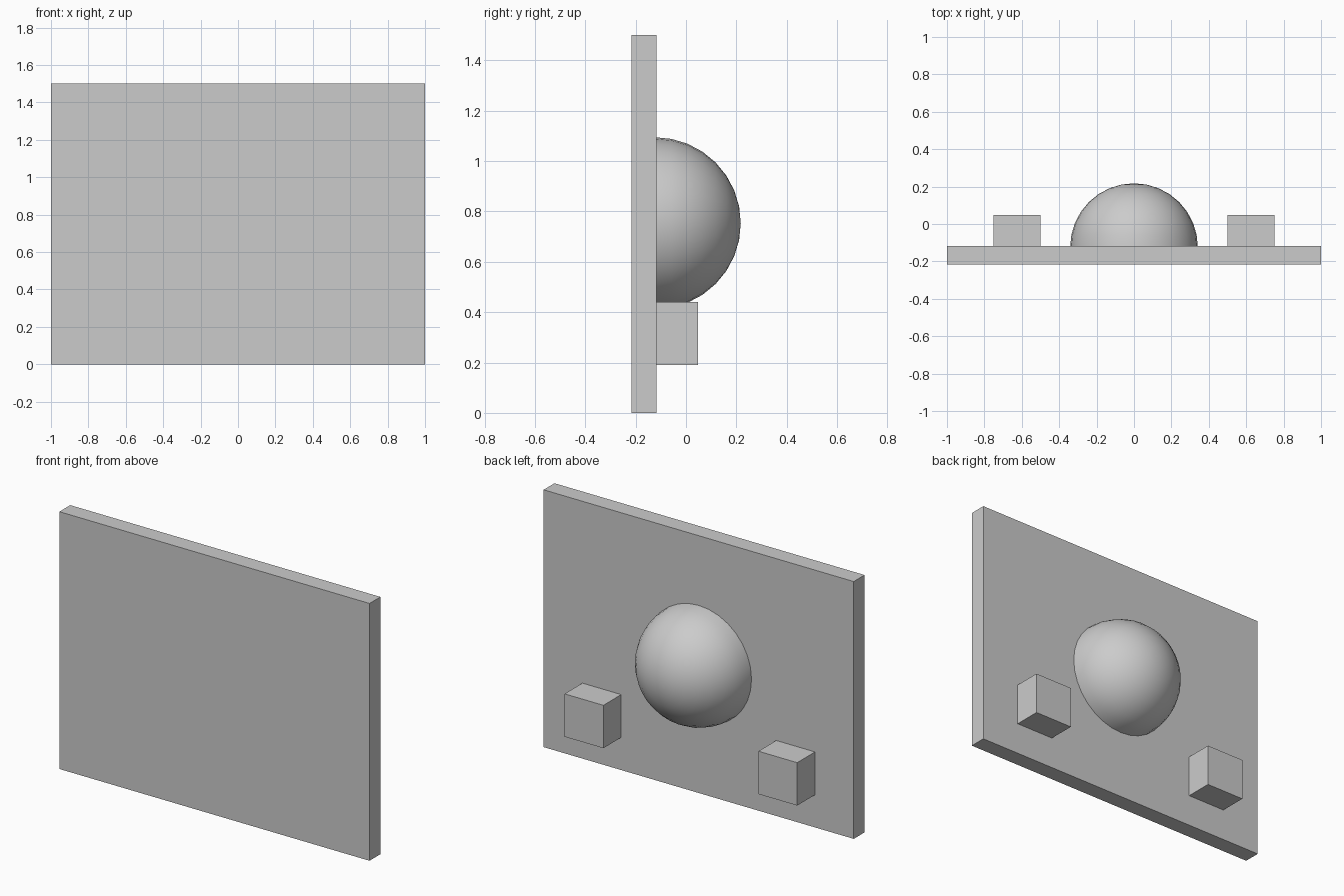
import bpy
import bmesh
import math
from mathutils import Matrix, Vector

cube = bpy.data.objects.get("Cube")
if cube:
    bpy.data.objects.remove(cube, do_unlink=True)

GREY = (0.6, 0.6, 0.6, 1.0)
grey = bpy.data.materials.new("plain_grey")
grey.use_nodes = True
grey.diffuse_color = GREY
grey.node_tree.nodes["Principled BSDF"].inputs["Base Color"].default_value = GREY

FRONT, BACK = -0.217, -0.117   # panel faces along y


def add_object(name, bm):
    mesh = bpy.data.meshes.new(name)
    bm.to_mesh(mesh)
    bm.free()
    mesh.materials.append(grey)
    obj = bpy.data.objects.new(name, mesh)
    bpy.context.collection.objects.link(obj)
    return obj


def add_box(name, low, high):
    low, high = Vector(low), Vector(high)
    bm = bmesh.new()
    matrix = Matrix.Translation((low + high) / 2) @ Matrix.Diagonal((*(high - low), 1))
    bmesh.ops.create_cube(bm, size=1, matrix=matrix)
    return add_object(name, bm)


# Upright panel
add_box("panel", (-1, FRONT, 0), (1, BACK, 1.5))

# Pair of blocks low on the rear face
for side, x in (("left", 0.5), ("right", -0.75)):
    add_box(side + "_block", (x, BACK, 0.19), (x + 0.25, 0.047, 0.44))

# Dome on the rear face, with its pole pointing backwards
bm = bmesh.new()
place = Matrix.Translation((0, -0.124, 0.753)) @ Matrix.Rotation(math.radians(-90), 4, "X")
bmesh.ops.create_uvsphere(bm, u_segments=32, v_segments=16, radius=0.3415, matrix=place)
bmesh.ops.bisect_plane(bm, geom=bm.verts[:] + bm.edges[:] + bm.faces[:],
                       plane_co=(0, BACK, 0), plane_no=(0, -1, 0), clear_outer=True)
for face in bm.faces:
    face.smooth = True
add_object("dome", bm)
